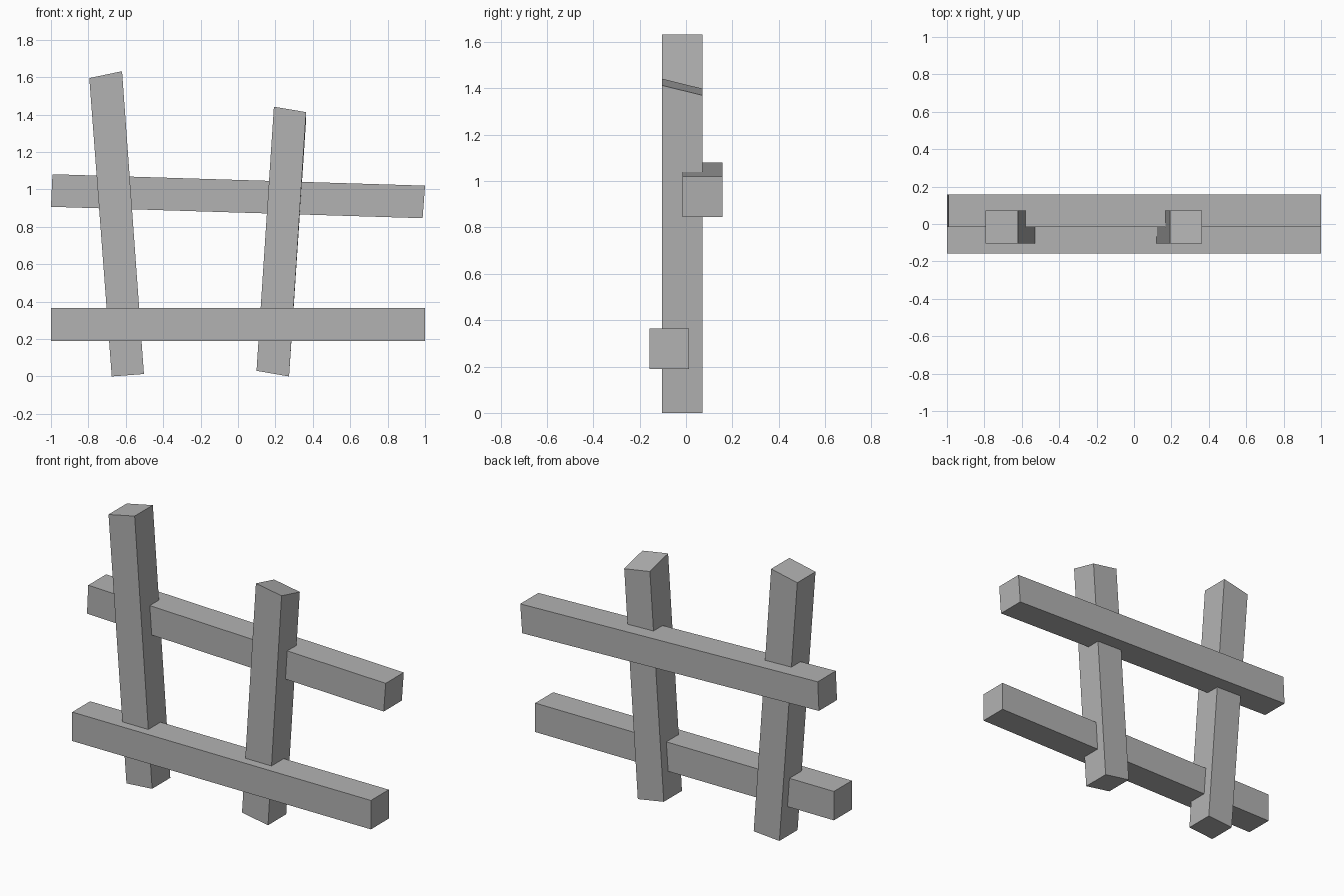
import bpy

cube = bpy.data.objects.get("Cube")
if cube:
    bpy.data.objects.remove(cube, do_unlink=True)

grey = bpy.data.materials.new("plain_grey")
grey.use_nodes = True
colour = (0.45, 0.45, 0.45, 1)
grey.diffuse_color = colour
grey.node_tree.nodes["Principled BSDF"].inputs["Base Color"].default_value = colour


def beam(name, outline, front, back, top_drop=0):
    """Extrude a four-cornered (x, z) outline in y; the back of the top edge may drop.
    Corners run bottom left, bottom right, top right, top left."""
    verts = [(x, front, z) for x, z in outline]
    verts += [(x, back, z - (top_drop if i > 1 else 0)) for i, (x, z) in enumerate(outline)]
    sides = [(i, i + 4, (i + 1) % 4 + 4, (i + 1) % 4) for i in range(4)]
    mesh = bpy.data.meshes.new(name)
    mesh.from_pydata(verts, [], [(0, 1, 2, 3), (7, 6, 5, 4)] + [f[::-1] for f in sides])
    mesh.materials.append(grey)
    mesh.update()
    obj = bpy.data.objects.new(name, mesh)
    bpy.context.collection.objects.link(obj)
    return obj


# Leaning posts with skewed ends
beam("right_post", [(-0.675, 0), (-0.503, 0.013), (-0.62, 1.632), (-0.795, 1.595)], -0.103, 0.071)
beam("left_post", [(0.099, 0.03), (0.273, 0), (0.364, 1.413), (0.192, 1.442)], -0.103, 0.071, 0.043)

# Level rail in front, sloping rail behind
beam("front_rail", [(-1, 0.19), (1, 0.19), (1, 0.365), (-1, 0.365)], -0.157, 0.014)
beam("back_rail", [(-1, 0.907), (0.987, 0.846), (1, 1.02), (-0.992, 1.081)], -0.016, 0.157)
